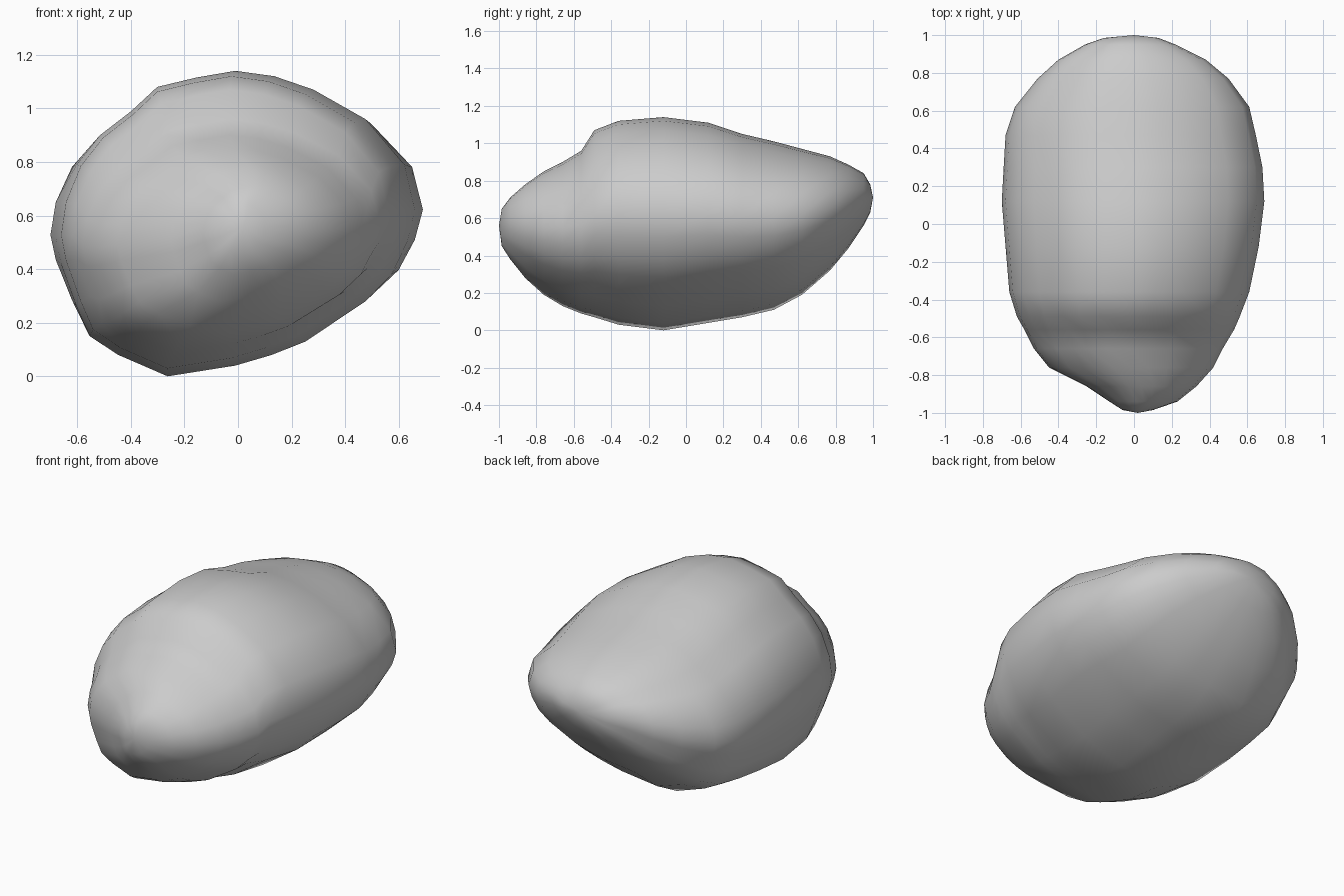
import bpy, bmesh

# Cross-section outline of the boulder seen from the front (x, z)
outline = [(0, 1.14), (-.15, 1.115), (-.3, 1.08), (-.4, .99), (-.52, .9), (-.61, .79),
           (-.67, .65), (-.69, .52), (-.67, .42), (-.61, .26), (-.56, .15), (-.45, .08),
           (-.26, 0), (0, .04), (.14, .08), (.27, .13), (.5, .28), (.6, .38), (.66, .5), (.69, .62),
           (.65, .79), (.5, .96), (.3, 1.07), (.15, 1.12)]

# Extents along the length: y, left, right, bottom, top
stations = [
    (-.985, -.06, .10, .45, .65),
    (-.94, -.13, .23, .38, .71),
    (-.86, -.25, .33, .28, .78),
    (-.76, -.45, .42, .19, .85),
    (-.66, -.53, .47, .13, .90),
    (-.56, -.58, .53, .09, .96),
    (-.49, -.62, .56, .07, 1.07),
    (-.36, -.66, .61, .03, 1.12),
    (-.12, -.68, .66, 0, 1.14),
    (.12, -.70, .69, .04, 1.11),
    (.30, -.69, .68, .07, 1.05),
    (.47, -.68, .645, .11, 1.01),
    (.62, -.63, .61, .19, .97),
    (.77, -.51, .50, .32, .93),
    (.87, -.40, .38, .44, .885),
    (.95, -.26, .22, .56, .84),
    (.985, -.16, .13, .63, .78),
]

bm = bmesh.new()
rings = []
for y, left, right, bottom, top in stations:
    rings.append([bm.verts.new((left + (x + .69) / 1.38 * (right - left), y,
                                bottom + z / 1.14 * (top - bottom))) for x, z in outline])

# Skin between neighbouring sections
n = len(outline)
for a, b in zip(rings, rings[1:]):
    for i in range(n):
        j = (i + 1) % n
        bm.faces.new((a[i], a[j], b[j], b[i]))

# Rounded front and back tips
for ring, tip in ((rings[0], (.02, -1, .56)), (rings[-1], (0, 1, .71))):
    v = bm.verts.new(tip)
    for i in range(n):
        bm.faces.new((ring[i], ring[(i + 1) % n], v))

bmesh.ops.recalc_face_normals(bm, faces=bm.faces)
for f in bm.faces:
    f.smooth = True
mesh = bpy.data.meshes.new("boulder")
bm.to_mesh(mesh)
bm.free()
boulder = bpy.data.objects.new("boulder", mesh)
bpy.context.collection.objects.link(boulder)
